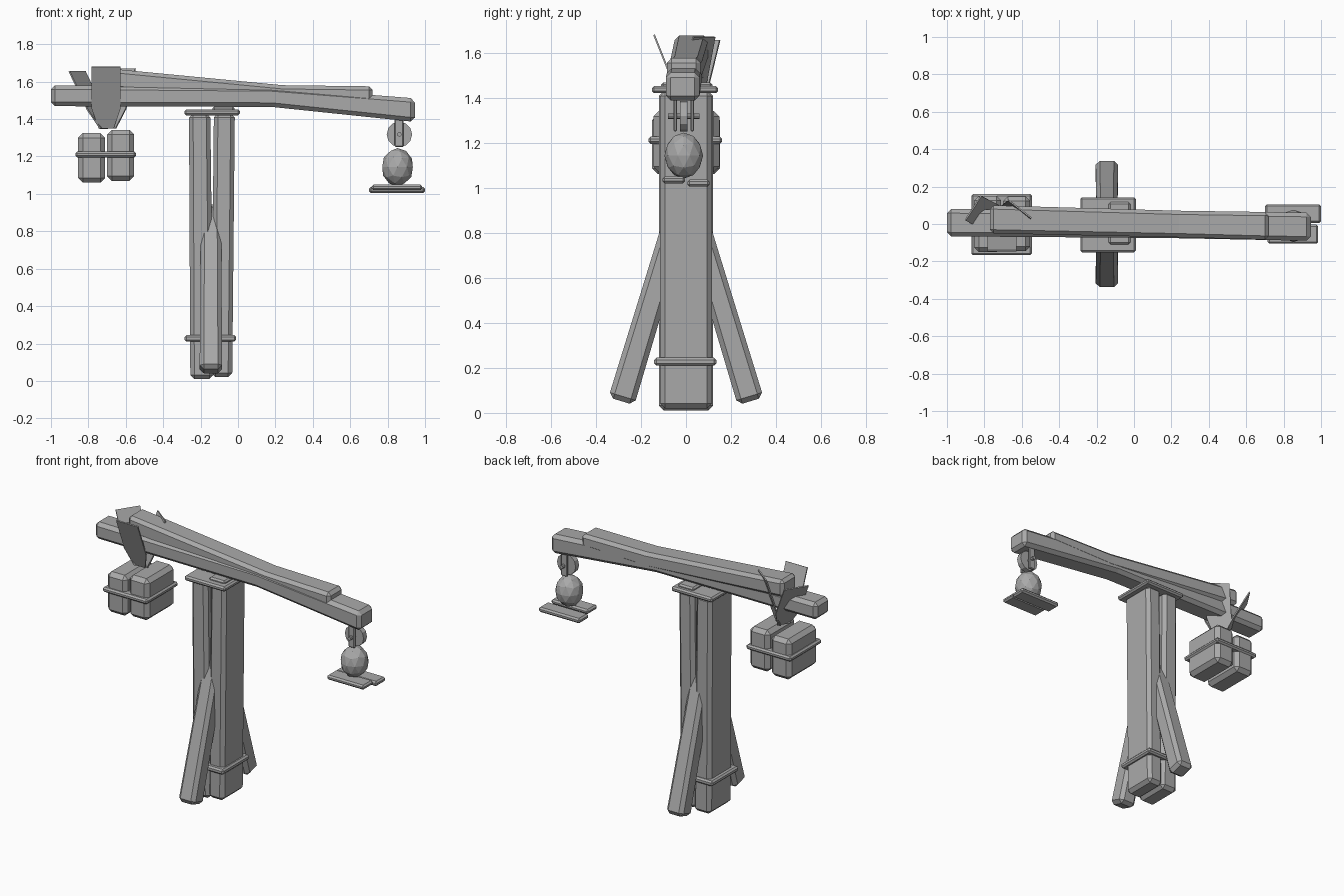
import bpy, bmesh, math
from mathutils import Vector, Matrix

cube = bpy.data.objects.get("Cube")
if cube:
    bpy.data.objects.remove(cube, do_unlink=True)

grey = bpy.data.materials.new("weathered_grey")
grey.use_nodes = True
GREY = (0.4, 0.4, 0.4, 1)
grey.diffuse_color = GREY
grey.node_tree.nodes["Principled BSDF"].inputs["Base Color"].default_value = GREY


def finish(name, bm, bevel=0):
    bmesh.ops.recalc_face_normals(bm, faces=bm.faces)
    mesh = bpy.data.meshes.new(name)
    bm.to_mesh(mesh)
    bm.free()
    mesh.materials.append(grey)
    obj = bpy.data.objects.new(name, mesh)
    bpy.context.collection.objects.link(obj)
    if bevel:
        mod = obj.modifiers.new("chamfer", "BEVEL")
        mod.width = bevel
        mod.segments = 1
        mod.limit_method = "ANGLE"
        mod.angle_limit = math.radians(30)
    return obj


def box(name, xr, yr, zr, bevel=0.01):
    """Chamfered block from its x, y and z ranges."""
    bm = bmesh.new()
    bmesh.ops.create_cube(bm, size=1)
    for v in bm.verts:
        v.co = [(a + b) / 2 + c * (b - a) for (a, b), c in zip((xr, yr, zr), v.co)]
    return finish(name, bm, bevel)


def timber(name, stations, u, v, bevel):
    """Loft a rectangle along (centre, half width, half height) stations."""
    u, v = Vector(u), Vector(v)
    bm = bmesh.new()
    rings = []
    for centre, hu, hv in stations:
        c = Vector(centre)
        rings.append([bm.verts.new(c + u * hu * a + v * hv * b)
                      for a, b in ((-1, -1), (1, -1), (1, 1), (-1, 1))])
    for r, s in zip(rings, rings[1:]):
        for i in range(4):
            j = (i + 1) % 4
            bm.faces.new((r[i], r[j], s[j], s[i]))
    bm.faces.new(rings[0])
    bm.faces.new(rings[-1])
    return finish(name, bm, bevel)


X, Y, Z = (1, 0, 0), (0, 1, 0), (0, 0, 1)

# Twin posts with a band, cap and pivot block
timber("post_right", [((-0.193, 0, 0.01), 0.062, 0.12),
                      ((-0.205, 0, 1.43), 0.057, 0.12)], X, Y, 0.022)
timber("post_left", [((-0.087, 0, 0.02), 0.056, 0.115),
                     ((-0.073, 0, 1.43), 0.056, 0.115)], X, Y, 0.022)
box("post_band", (-0.285, -0.01), (-0.142, 0.135), (0.21, 0.245))
box("post_cap", (-0.287, 0.01), (-0.152, 0.143), (1.42, 1.452))
box("pivot_block", (-0.135, -0.02), (-0.11, 0.117), (1.44, 1.468))

# Leaning braces front and back
for side, label in ((-1, "front"), (1, "back")):
    axis = Vector((0, -side * 0.29, 0.957))
    foot = Vector((-0.145, side * 0.287, 0.052))
    timber(label + "_brace", [(foot, 0.06, 0.06), (foot + axis * 0.92, 0.055, 0.055)],
           X, (0, 0.957, side * 0.29), 0.022)

# Bent main beam and the second beam lashed on top
timber("main_beam", [((-1, 0.007, 1.525), 0.073, 0.056),
                     ((0.18, -0.002, 1.518), 0.073, 0.053),
                     ((0.945, -0.015, 1.448), 0.075, 0.063)], Y, Z, 0.022)
timber("upper_beam", [((-0.77, 0.025, 1.622), 0.075, 0.056),
                      ((0.24, 0, 1.531), 0.071, 0.05),
                      ((0.72, -0.01, 1.533), 0.074, 0.042)], Y, Z, 0.02)


def strap(name, base, top, azimuth):
    """Flat tapered strap rising from base to top, facing the azimuth."""
    base, top = Vector(base), Vector(top)
    a = math.radians(azimuth)
    w = Vector((-math.sin(a), math.cos(a), 0))
    bm = bmesh.new()
    outline = [(0, -0.04), (0, 0.04), (0.33, 0.078), (1, 0.078), (1, -0.078), (0.33, -0.078)]
    bm.faces.new([bm.verts.new(base.lerp(top, t) + w * s) for t, s in outline])
    obj = finish(name, bm)
    mod = obj.modifiers.new("thickness", "SOLIDIFY")
    mod.thickness = 0.008
    mod.offset = 0


# Straps holding the counterweight
strap("front_strap", (-0.705, -0.01, 1.35), (-0.705, -0.142, 1.68), -90)
strap("right_strap", (-0.715, 0.01, 1.35), (-0.86, 0.085, 1.655), 147)
strap("left_strap", (-0.685, 0.02, 1.35), (-0.61, 0.08, 1.67), 52)

# Counterweight blocks and their band
box("weight_right", (-0.855, -0.71), (-0.15, 0.15), (1.06, 1.325), 0.025)
box("weight_left", (-0.7, -0.555), (-0.145, 0.148), (1.07, 1.342), 0.025)
box("weight_band", (-0.87, -0.545), (-0.167, 0.16), (1.195, 1.227))

# Pulley under the beam tip
PX, PY, PZ = 0.863, -0.01, 1.318


def disc(name, radius, width, sides):
    bm = bmesh.new()
    place = Matrix.Translation((PX, PY, PZ)) @ Matrix.Rotation(math.pi / 2, 4, "X")
    bmesh.ops.create_cone(bm, cap_ends=True, segments=sides, radius1=radius,
                          radius2=radius, depth=width, matrix=place)
    finish(name, bm)


disc("pulley_wheel", 0.068, 0.035, 12)
disc("pulley_axle", 0.012, 0.14, 8)
for side, label in ((-1, "front"), (1, "back")):
    y = PY + side * 0.038
    box(label + "_pulley_bar", (0.838, 0.884), (y - 0.008, y + 0.008), (1.25, 1.42), 0.005)

# Hanging faceted ball
bm = bmesh.new()
bmesh.ops.create_icosphere(bm, subdivisions=2, radius=1)
for v in bm.verts:
    v.co = (0.853 + v.co.x * 0.086, -0.01 + v.co.y * 0.086, 1.143 + v.co.z * 0.102)
finish("hanging_ball", bm)

# Two loading planks
box("front_plank", (0.715, 0.985), (-0.105, -0.004), (1.02, 1.05))
box("back_plank", (0.7, 1.0), (0.006, 0.105), (1.005, 1.037))
